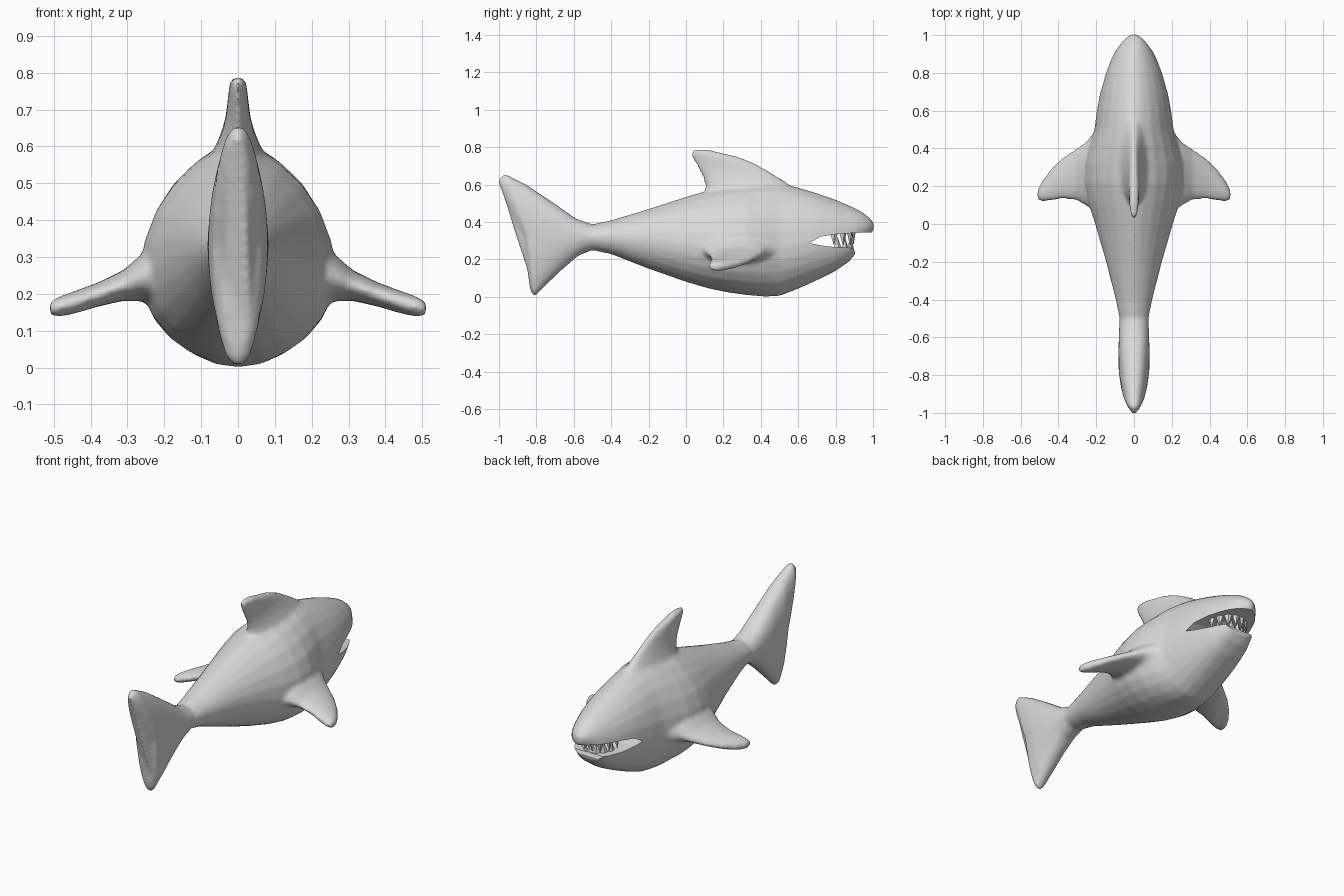
import bpy, bmesh, math
from mathutils import Vector

if "Cube" in bpy.data.objects:
    bpy.data.objects.remove(bpy.data.objects["Cube"])

grey = bpy.data.materials.new("shark grey")
grey.diffuse_color = (0.7, 0.7, 0.7, 1)
grey.use_nodes = True
grey.node_tree.nodes["Principled BSDF"].inputs["Base Color"].default_value = grey.diffuse_color


def make_object(name, bm):
    bmesh.ops.recalc_face_normals(bm, faces=bm.faces)
    mesh = bpy.data.meshes.new(name)
    bm.to_mesh(mesh)
    bm.free()
    mesh.materials.append(grey)
    ob = bpy.data.objects.new(name, mesh)
    bpy.context.collection.objects.link(ob)
    return ob


def loft(name, rings):
    """Skin a list of equally long point rings and cap both ends."""
    bm = bmesh.new()
    loops = [[bm.verts.new(p) for p in ring] for ring in rings]
    n = len(loops[0])
    for a, b in zip(loops, loops[1:]):
        for i in range(n):
            j = (i + 1) % n
            bm.faces.new((a[i], a[j], b[j], b[i]))
    bm.faces.new(loops[0])
    bm.faces.new(loops[-1])
    return make_object(name, bm)


def body_ring(top, mid, bottom, half_width, upper=1.2, lower=1.0, n=24):
    """Egg-shaped section through three (y, z) points on the centre plane."""
    ring = []
    for i in range(n):
        a = 2 * math.pi * i / n
        c, s = math.cos(a), math.sin(a)
        end = top if c > 0 else bottom
        y = mid[0] + (end[0] - mid[0]) * abs(c)
        z = mid[1] + (end[1] - mid[1]) * abs(c)
        x = math.copysign(abs(s) ** (upper if c > 0 else lower), s) * half_width
        ring.append((x, y, z))
    return ring


# Tail fin: slanted sections, trailing edge first
rings = [body_ring(*r, upper=.85, lower=.85) for r in (
    ((-1.007, .625), (-.872, .33), (-.832, .03), .042),
    ((-.97, .66), (-.85, .33), (-.81, -.002), .068),
    ((-.86, .605), (-.78, .33), (-.75, .06), .081),
    ((-.73, .518), (-.68, .33), (-.66, .147), .083),
    ((-.59, .42), (-.58, .32), (-.575, .22), .08),
)]
# Trunk and head: upright sections (y, top, widest, bottom, half width, lower fullness)
for y, top, mid, bottom, hw, low in (
    (-.50, .388, .32, .25, .077, 1), (-.40, .41, .32, .228, .097, 1),
    (-.20, .47, .31, .15, .148, 1), (0, .535, .28, .08, .206, 1),
    (.12, .57, .26, .045, .245, 1), (.22, .595, .25, .024, .265, 1),
    (.32, .605, .25, .01, .262, 1), (.42, .615, .25, .001, .236, 1),
    (.50, .61, .26, .004, .210, 1), (.60, .585, .28, .043, .197, .95),
    (.70, .555, .30, .088, .178, .85), (.80, .52, .315, .138, .15, .75),
    (.87, .49, .33, .187, .122, .65), (.91, .472, .345, .235, .102, .65),
    (.95, .448, .37, .29, .074, .8), (.98, .424, .38, .33, .048, 1),
    (1.003, .40, .376, .352, .018, 1),
):
    rings.append(body_ring((y, top), (y, mid), (y, bottom), hw, lower=low))
body = loft("body", rings)


def fin_ring(rear, front, half, place, n=16):
    """Oval fin section; place(y, t) puts chord position and thickness in space."""
    cy, r = (rear + front) / 2, (front - rear) / 2
    return [place(cy + r * math.cos(2 * math.pi * i / n),
                  half * math.sin(2 * math.pi * i / n)) for i in range(n)]


# Dorsal fin: (z, rear, front, half thickness)
dorsal = [fin_ring(rear, front, h, lambda y, t, z=z: (t, y, z)) for z, rear, front, h in (
    (.50, .12, .58, .10), (.56, .10, .59, .085), (.60, .102, .555, .062),
    (.64, .09, .495, .045), (.68, .068, .43, .034), (.72, .047, .355, .029),
    (.75, .032, .28, .026), (.772, .028, .18, .023), (.787, .036, .12, .016))]
parts = [body, loft("dorsal_fin", dorsal)]

# Side fins: (x, z, rear, front, half thickness), mirrored
for side in (1, -1):
    fin = [fin_ring(rear, front, h, lambda y, t, x=x, z=z: (side * x, y, z + t))
           for x, z, rear, front, h in (
               (.14, .25, .05, .50, .11), (.22, .25, .075, .475, .085),
               (.26, .245, .10, .43, .065), (.31, .223, .127, .398, .042),
               (.38, .198, .132, .35, .033), (.44, .178, .122, .292, .031),
               (.485, .165, .118, .23, .028), (.511, .16, .127, .18, .018))]
    parts.append(loft("side_fin", fin))

# Fuse the parts into one skin with soft joins
bpy.ops.object.select_all(action='DESELECT')
for p in parts:
    p.select_set(True)
bpy.context.view_layer.objects.active = body
bpy.ops.object.join()
remesh = body.modifiers.new("fuse", 'REMESH')
remesh.mode = 'VOXEL'
remesh.voxel_size = .011
soften = body.modifiers.new("soften", 'SMOOTH')
soften.factor = .5
soften.iterations = 6

# Mouth: a wedge cut right through the head
mouth = ((.66, .288), (.72, .322), (.80, .335), (.95, .345), (1.1, .345),
         (1.1, .10), (.91, .10), (.902, .245), (.895, .262), (.80, .265), (.72, .275))
cutter = loft("mouth_cutter", [[(x, y, z) for y, z in mouth] for x in (-.4, .4)])
cutter.hide_render = True
cut = body.modifiers.new("mouth", 'BOOLEAN')
cut.operation = 'DIFFERENCE'
cut.solver = 'EXACT'
cut.object = cutter
for name in ("fuse", "soften", "mouth"):
    bpy.ops.object.modifier_apply(modifier=name)
bpy.data.objects.remove(cutter)
bpy.ops.object.shade_smooth_by_angle(angle=math.radians(45))


def teeth(name, angles, rx, ry, z_root, z_tip):
    """Row of broad pyramids along the curve of a jaw."""
    bm = bmesh.new()
    for deg in angles:
        a = math.radians(deg)
        centre = Vector((rx * math.sin(a), .76 + ry * math.cos(a), 0))
        out = Vector((math.sin(a), math.cos(a), 0))
        along = Vector((rx * math.cos(a), -ry * math.sin(a), 0)).normalized()
        base = [bm.verts.new(centre + d + Vector((0, 0, z_root)))
                for d in (along * .024, out * .012, along * -.024, out * -.012)]
        tip = bm.verts.new(centre + Vector((0, 0, z_tip)))
        bm.faces.new(base)
        for k in range(4):
            bm.faces.new((base[k], base[(k + 1) % 4], tip))
    return make_object(name, bm)


# Teeth rows, upper and lower interleaved
teeth("upper_teeth", range(-77, 78, 22), .112, .138, .347, .275)
teeth("lower_teeth", range(-66, 67, 22), .095, .125, .255, .322)
